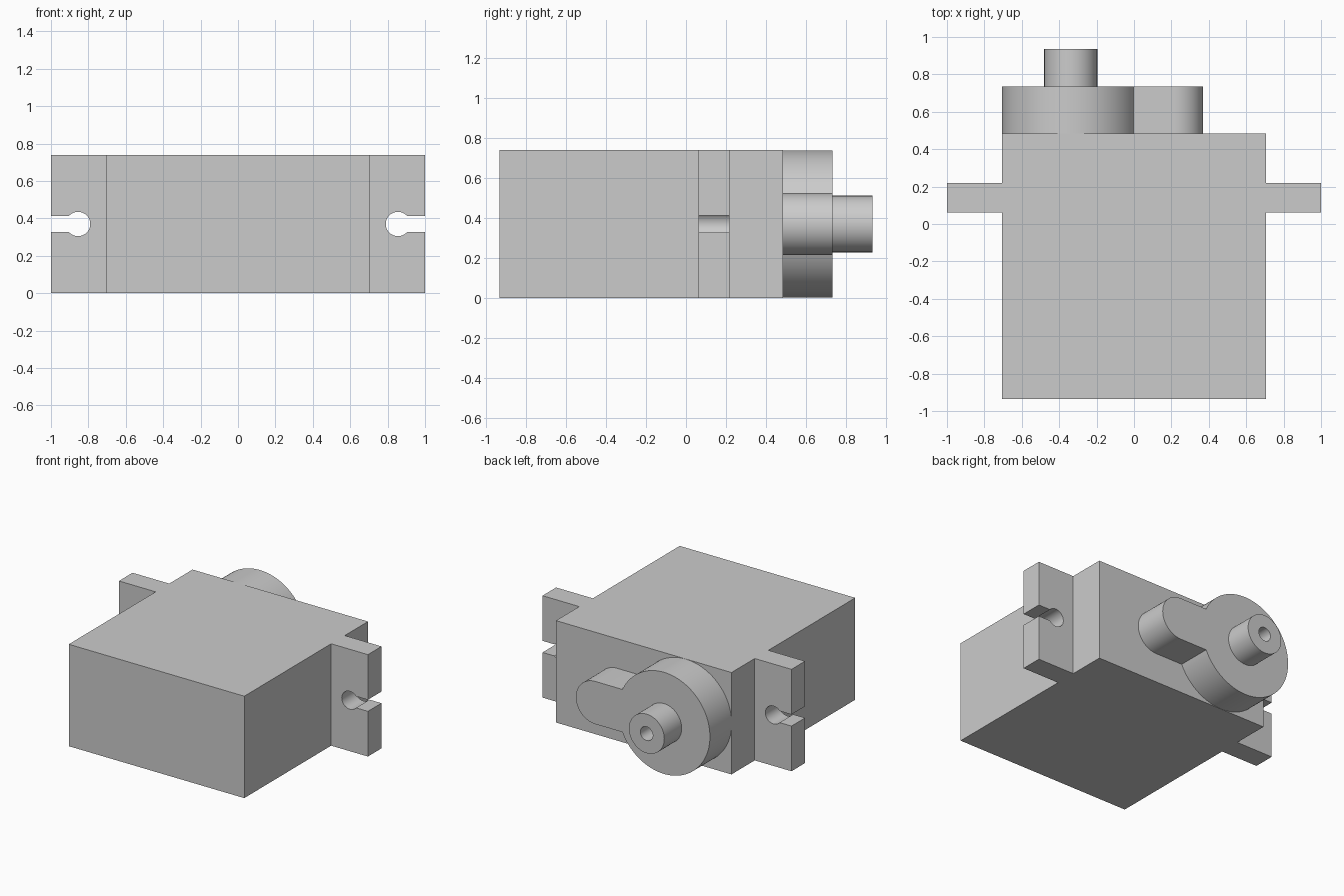
import bpy, bmesh, math
from mathutils import Matrix, Vector

cube = bpy.data.objects.get("Cube")
if cube:
    bpy.data.objects.remove(cube, do_unlink=True)

# Single plain grey material
grey = bpy.data.materials.new("plain grey")
grey.use_nodes = True
colour = (0.6, 0.6, 0.6, 1)
grey.diffuse_color = colour
grey.node_tree.nodes["Principled BSDF"].inputs["Base Color"].default_value = colour

HEIGHT = 0.74
MID_Z = HEIGHT / 2
BODY_X = 0.705
BODY_FRONT, BODY_BACK = -0.935, 0.485
HUB_X, HUB_R, HUB_BACK = -0.338, 0.369, 0.735


def finish(name, bm):
    """Turn a bmesh into a named, shaded object."""
    bmesh.ops.recalc_face_normals(bm, faces=bm.faces)
    mesh = bpy.data.meshes.new(name)
    bm.to_mesh(mesh)
    bm.free()
    mesh.materials.append(grey)
    obj = bpy.data.objects.new(name, mesh)
    bpy.context.collection.objects.link(obj)
    bpy.ops.object.select_all(action="DESELECT")
    obj.select_set(True)
    bpy.context.view_layer.objects.active = obj
    bpy.ops.object.shade_smooth_by_angle(angle=math.radians(30))
    return obj


def arc(cx, cz, r, start, end, steps):
    """Points on an arc in the xz plane."""
    angles = [start + (end - start) * i / steps for i in range(steps + 1)]
    return [(cx + r * math.cos(a), cz + r * math.sin(a)) for a in angles]


def extrude_outline(name, outline, y0, y1):
    """Solid made by pulling an xz outline along y."""
    bm = bmesh.new()
    face = bm.faces.new([bm.verts.new((x, y0, z)) for x, z in outline])
    new = bmesh.ops.extrude_face_region(bm, geom=[face], use_keep_orig=True)["geom"]
    verts = [v for v in new if isinstance(v, bmesh.types.BMVert)]
    bmesh.ops.translate(bm, verts=verts, vec=(0, y1 - y0, 0))
    return finish(name, bm)


# Main case
extrude_outline("case", [(-BODY_X, 0), (BODY_X, 0), (BODY_X, HEIGHT), (-BODY_X, HEIGHT)],
                BODY_FRONT, BODY_BACK)

# Mounting flanges, each with a keyhole slot open to the outside
hole_x, hole_r, slot_half = 0.855, 0.065, 0.042
a = math.asin(slot_half / hole_r)
keyhole = arc(hole_x, MID_Z, hole_r, -a, a - 2 * math.pi, 40)
flange = extrude_outline(
    "mounting_flanges",
    [(BODY_X, 0), (1, 0), (1, MID_Z - slot_half)] + keyhole
    + [(1, MID_Z + slot_half), (1, HEIGHT), (BODY_X, HEIGHT)],
    0.062, 0.218)
mirror = flange.modifiers.new("Mirror", "MIRROR")
mirror.use_axis[0] = True

# Gear housing: large round hub joined to a round-ended arm
arm_x, arm_r = 0.215, 0.155
b = math.asin(arm_r / HUB_R)
extrude_outline(
    "gear_housing",
    arc(HUB_X, MID_Z, HUB_R, b, 2 * math.pi - b, 96)
    + arc(arm_x, MID_Z, arm_r, -math.pi / 2, math.pi / 2, 40),
    BODY_BACK, HUB_BACK)

# Output shaft with a screw hole in its end, turned about the y axis
shaft_r, bore_r, shaft_back = 0.142, 0.05, 0.935
profile = [(shaft_r, HUB_BACK), (shaft_r, shaft_back), (bore_r, shaft_back),
           (bore_r, HUB_BACK), (0, HUB_BACK)]
bm = bmesh.new()
centre = Vector((HUB_X, 0, MID_Z))
verts = [bm.verts.new(centre + Vector((r, y, 0))) for r, y in profile]
edges = [bm.edges.new(pair) for pair in zip(verts, verts[1:])]
bmesh.ops.spin(bm, geom=verts + edges, cent=centre, axis=(0, 1, 0),
               angle=2 * math.pi, steps=64)
bmesh.ops.remove_doubles(bm, verts=bm.verts, dist=0.0005)
# Close the hidden base so the shaft is a solid
rim = [e for e in bm.edges if e.is_boundary]
if rim:
    bmesh.ops.holes_fill(bm, edges=rim)
finish("output_shaft", bm)
